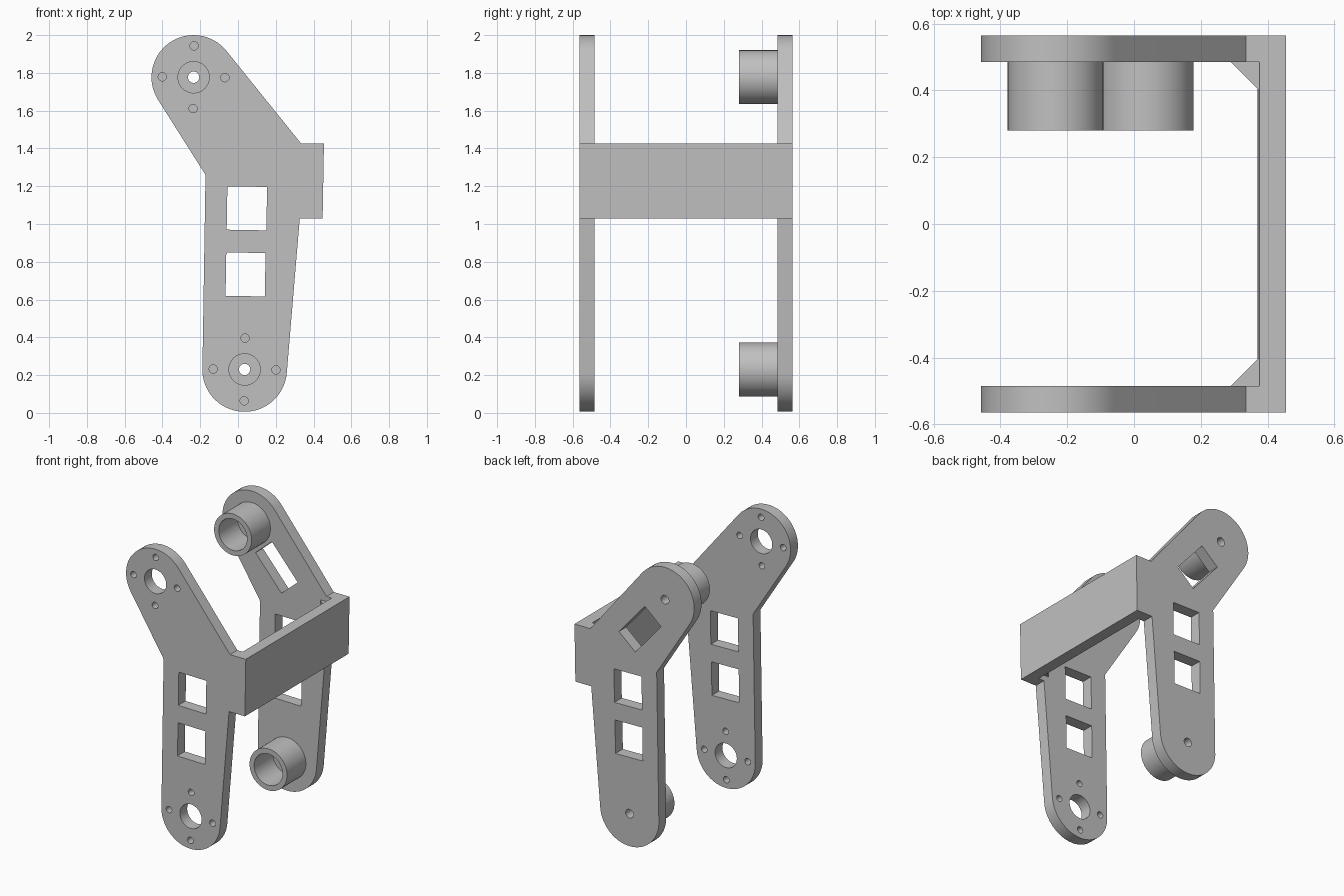
import bpy, bmesh
from math import cos, sin, radians, pi
from mathutils import Vector

cube = bpy.data.objects.get("Cube")
if cube:
    bpy.data.objects.remove(cube, do_unlink=True)

grey = bpy.data.materials.new("plain grey")
grey.use_nodes = True
colour = (0.53, 0.53, 0.53, 1)
grey.diffuse_color = colour
grey.node_tree.nodes["Principled BSDF"].inputs["Base Color"].default_value = colour

LOWER, UPPER = Vector((0.035, 0.23)), Vector((-0.235, 1.777))  # pivot centres (x, z)
INNER, OUTER = 0.485, 0.565                                    # plate faces along y


def arc(centre, radius, start, end, steps=32):
    angles = [radians(start + (end - start) * i / steps) for i in range(steps + 1)]
    return [(centre[0] + radius * cos(a), centre[1] + radius * sin(a)) for a in angles]


def circle(centre, radius, steps=40):
    return arc(centre, radius, 0, 360, steps)[:-1]


def rectangle(centre, width, height, degrees):
    c, s = cos(radians(degrees)), sin(radians(degrees))
    return [(centre[0] + c * u * width / 2 - s * v * height / 2,
             centre[1] + s * u * width / 2 + c * v * height / 2)
            for u, v in ((-1, -1), (1, -1), (1, 1), (-1, 1))]


def prism(name, outline, low, high, axis="Y"):
    """Extrude an outline along y (points are x, z) or z (points are x, y)."""
    bm = bmesh.new()
    place = (lambda p: (p[0], low, p[1])) if axis == "Y" else (lambda p: (p[0], p[1], low))
    face = bm.faces.new([bm.verts.new(place(p)) for p in outline])
    grown = bmesh.ops.extrude_face_region(bm, geom=[face])["geom"]
    shift = Vector((0, high - low, 0)) if axis == "Y" else Vector((0, 0, high - low))
    bmesh.ops.translate(bm, vec=shift, verts=[g for g in grown if isinstance(g, bmesh.types.BMVert)])
    bmesh.ops.recalc_face_normals(bm, faces=bm.faces)
    mesh = bpy.data.meshes.new(name)
    bm.to_mesh(mesh)
    bm.free()
    mesh.materials.append(grey)
    obj = bpy.data.objects.new(name, mesh)
    bpy.context.collection.objects.link(obj)
    return obj


def combine(target, others, operation):
    """Apply a boolean with each helper, then discard the helpers."""
    bpy.context.view_layer.objects.active = target
    for other in others:
        mod = target.modifiers.new("combine", "BOOLEAN")
        mod.operation, mod.solver, mod.object = operation, "EXACT", other
        bpy.ops.object.modifier_apply(modifier=mod.name)
        bpy.data.objects.remove(other, do_unlink=True)


# Side plate outline: round lower end, tab for the crossbar, angled upper arm
outline = (arc(LOWER, 0.224, 183, 355)
           + [(0.327, 1.03), (0.448, 1.03), (0.455, 1.425), (0.335, 1.425)]
           + arc(UPPER, 0.223, 38, 213) + [(-0.172, 1.26)])
windows = [rectangle((0.047, 1.083), 0.21, 0.23, -1),
           rectangle((0.04, 0.733), 0.208, 0.23, -1)]

# Front plate openings: pivot holes, each ringed by four screw holes
front_holes = list(windows)
for pivot in (LOWER, UPPER):
    front_holes.append(circle(pivot, 0.083))
    for i in range(4):
        turn = i * pi / 2 - 0.015
        front_holes.append(circle(pivot + 0.166 * Vector((cos(turn), sin(turn))), 0.022, 20))

# Back plate openings: small pivot holes and a slanted window in the arm
back_holes = windows + [circle(LOWER, 0.03, 24), circle(UPPER, 0.03, 24),
                        rectangle((-0.045, 1.523), 0.30, 0.165, -49)]

plates = []
for name, low, high, holes in (("front_plate", -OUTER, -INNER, front_holes),
                               ("back_plate", INNER, OUTER, back_holes)):
    plate = prism(name, outline, low, high)
    combine(plate, [prism("cutter", h, low - 0.02, high + 0.02) for h in holes], "DIFFERENCE")
    plates.append(plate)

# Crossbar joining the plates, with corner gussets
crossbar = prism("crossbar", [(0.37, 1.03), (0.448, 1.03), (0.455, 1.425), (0.375, 1.425)],
                 -INNER, INNER)
gussets = [prism(name, [(0.29, s * INNER), (0.385, s * INNER), (0.385, s * 0.39)],
                 1.07, 1.39, "Z")
           for name, s in (("front_gusset", -1), ("back_gusset", 1))]

# Hollow bosses on the inside of the back plate
bosses = []
for name, pivot in (("lower_boss", LOWER), ("upper_boss", UPPER)):
    boss = prism(name, circle(pivot, 0.143, 64), 0.28, INNER)
    combine(boss, [prism("cutter", circle(pivot, 0.108, 64), 0.2, 0.6)], "DIFFERENCE")
    bosses.append(boss)

# Smooth the round walls and keep the corners sharp
bpy.ops.object.select_all(action="DESELECT")
for part in plates + gussets + bosses + [crossbar]:
    part.select_set(True)
bpy.context.view_layer.objects.active = crossbar
bpy.ops.object.shade_smooth_by_angle(angle=radians(30))
